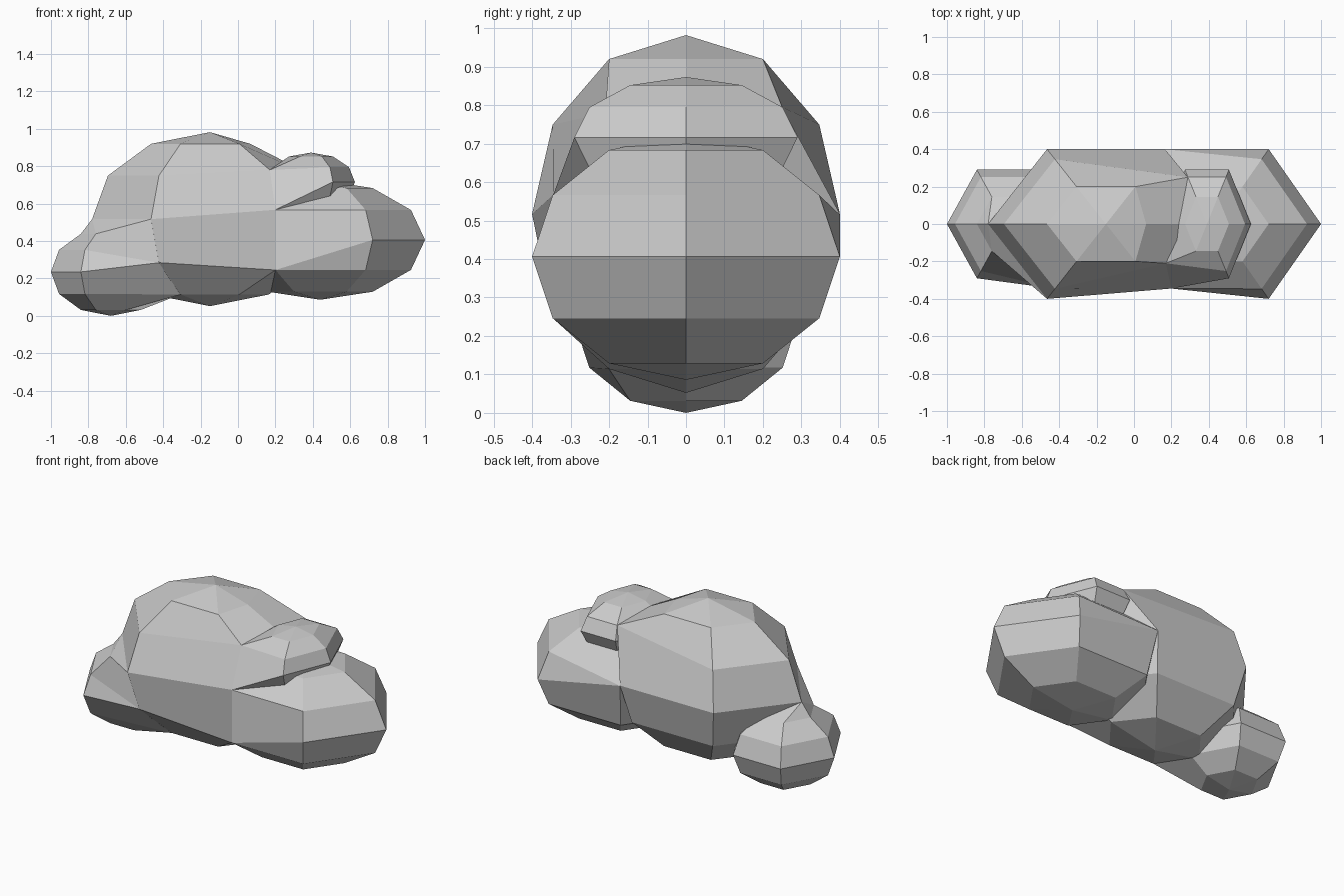
import bpy, bmesh
from math import sin, cos, pi
from mathutils import Vector

if "Cube" in bpy.data.objects:
    bpy.data.objects.remove(bpy.data.objects["Cube"])


def puff(name, centre, radii, moves=()):
    """Six-sided, six-ring ellipsoid; moves pull single vertices onto a neighbour."""
    c = Vector(centre)

    def at(ring, seg):
        a, b = pi * ring / 6, pi * seg / 3
        return c + Vector((radii[0] * sin(a) * cos(b),
                           radii[1] * sin(a) * sin(b),
                           radii[2] * cos(a)))

    bm = bmesh.new()
    top, bottom = bm.verts.new(at(0, 0)), bm.verts.new(at(6, 0))
    rings = [[bm.verts.new(at(r, s)) for s in range(6)] for r in range(1, 6)]
    for s in range(6):
        n = (s + 1) % 6
        bm.faces.new((top, rings[0][s], rings[0][n]))
        bm.faces.new((bottom, rings[4][n], rings[4][s]))
        for r in range(4):
            bm.faces.new((rings[r][s], rings[r + 1][s], rings[r + 1][n], rings[r][n]))
    for ring, seg, target in moves:
        v = top if ring == 0 else rings[ring - 1][seg]
        v.co = Vector(target)
    bmesh.ops.remove_doubles(bm, verts=bm.verts[:], dist=0.0005)
    bmesh.ops.recalc_face_normals(bm, faces=bm.faces[:])
    mesh = bpy.data.meshes.new(name)
    bm.to_mesh(mesh)
    bm.free()
    obj = bpy.data.objects.new(name, mesh)
    bpy.context.collection.objects.link(obj)
    return obj


# Shared weld points where neighbouring puffs flow together
crease_up = (0.20, -0.345, 0.567)
crease_low = (0.20, -0.345, 0.245)
crease_top = (0.17, -0.21, 0.78)
back_mid = (0.165, 0.40, 0.515)
back_top = (0.288, 0.25, 0.795)

# Main body of the cloud
puff("main_puff", (-0.15, 0, 0.517), (0.63, 0.462, 0.465),
     [(1, 0, (0.065, 0, 0.92)), (2, 5, crease_top), (2, 1, back_top),
      (3, 5, crease_up), (4, 5, crease_low)])

# Low right puff
puff("right_puff", (0.44, 0, 0.406), (0.56, 0.462, 0.32),
     [(2, 4, crease_up), (3, 4, crease_low), (4, 4, crease_low),
      (3, 2, back_mid), (2, 2, back_mid)])

# Small puff on top
puff("upper_puff", (0.39, 0, 0.716), (0.235, 0.335, 0.157),
     [(2, 4, crease_top), (3, 4, crease_up), (4, 4, crease_up)])

# Small left puff
puff("left_puff", (-0.68, 0, 0.235), (0.32, 0.335, 0.235),
     [(0, 0, (-0.78, 0, 0.517)), (1, 5, (-0.465, -0.40, 0.517)),
      (2, 5, (-0.423, -0.346, 0.284)), (3, 5, (-0.423, -0.346, 0.284)),
      (4, 5, (-0.308, -0.20, 0.114))])
